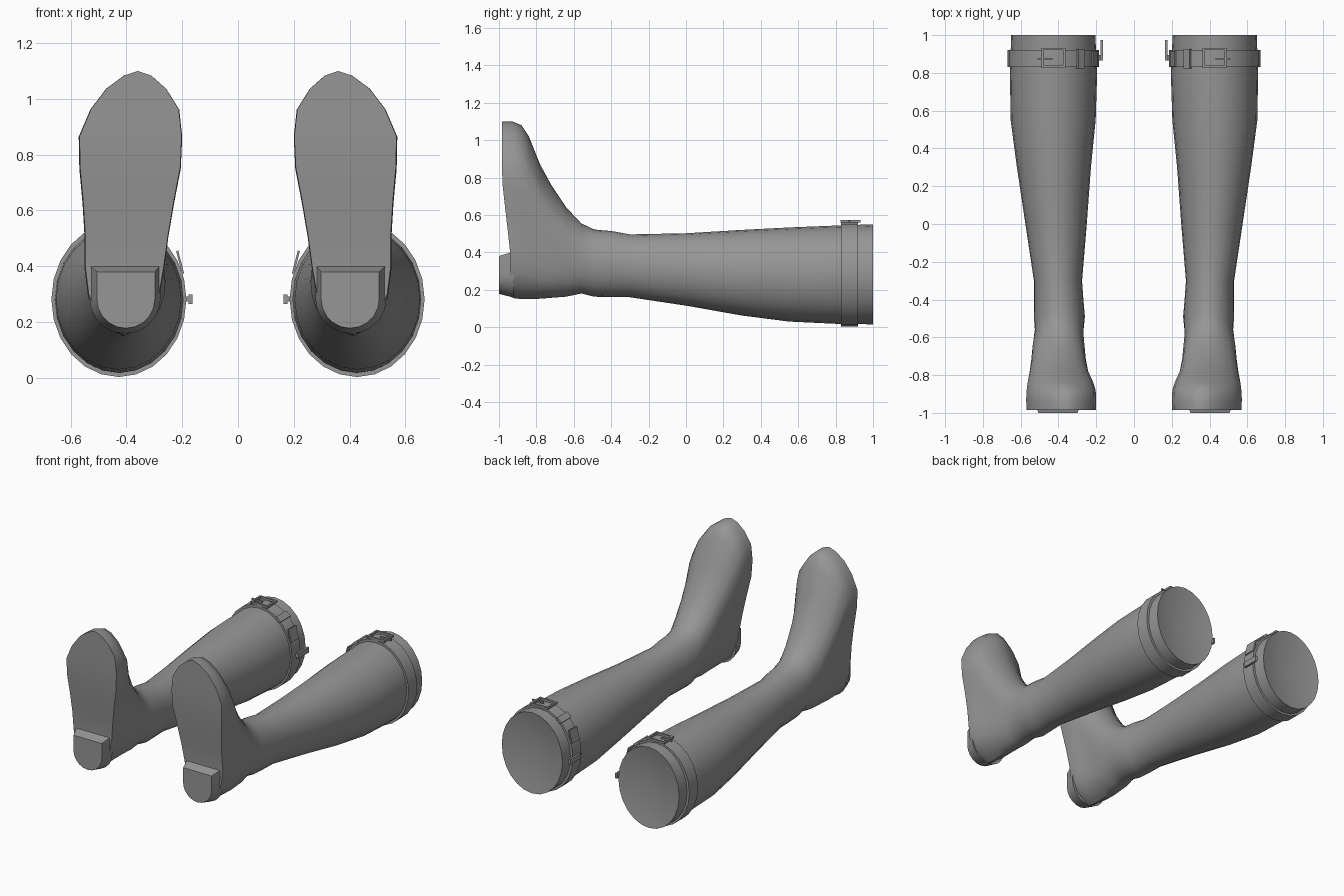
import bpy, bmesh, math
from mathutils import Vector, Matrix

if "Cube" in bpy.data.objects:
    bpy.data.objects.remove(bpy.data.objects["Cube"])

leather = bpy.data.materials.new("grey leather")
leather.diffuse_color = (0.31, 0.305, 0.305, 1)
leather.use_nodes = True
leather.node_tree.nodes["Principled BSDF"].inputs["Base Color"].default_value = leather.diffuse_color
N = 12  # steps from the lowest to the highest point of a section

# Boot slices: y, z bottom, z top, x inner, x outer, foot shape amount
SLICES = [
    (1.00, .015, .550, .205, .650, 0), (.80, .018, .543, .195, .657, 0),
    (.55, .030, .533, .203, .653, 0), (.30, .062, .520, .228, .620, 0),
    (0, .115, .502, .250, .575, 0), (-.30, .160, .496, .275, .530, 0),
    (-.40, .160, .514, .268, .530, 0), (-.49, .163, .522, .260, .530, 0),
    (-.56, .180, .555, .265, .526, .1), (-.64, .163, .640, .258, .540, .35),
    (-.72, .157, .760, .250, .548, .6), (-.78, .152, .870, .238, .556, .8),
    (-.84, .150, 1.02, .215, .565, 1), (-.88, .150, 1.08, .203, .570, 1),
    (-.93, .155, 1.10, .200, .573, 1), (-.985, .165, 1.10, .202, .570, 1)]

# Sole outline: z, x inner, x outer
SOLE = [(.15, .41, .41), (.19, .33, .49), (.25, .29, .53), (.35, .27, .55),
        (.50, .25, .55), (.60, .235, .555), (.70, .21, .565), (.80, .20, .573),
        (.90, .20, .57), (.96, .21, .53), (1.04, .26, .47), (1.08, .30, .42),
        (1.10, .36, .36)]
# Height of the sole surface along the foot: z, y
ARCH = [(.15, -.945), (.42, -.94), (.53, -.955), (.80, -.985), (1.10, -.985)]


def interp(table, v, col):
    if v <= table[0][0]:
        return table[0][col]
    for a, b in zip(table, table[1:]):
        if v <= b[0]:
            return a[col] + (b[col] - a[col]) * (v - a[0]) / (b[0] - a[0])
    return table[-1][col]


def section(y, zb, zt, xl, xr, foot):
    """Closed outline: up the outer side, down the inner side."""
    sides = ([], [])
    for j in range(N + 1):
        th = math.pi * j / N
        t = (1 - math.cos(th)) / 2
        for side in (0, 1):
            u = .5 + (side - .5) * math.sin(th)
            v = (interp(SOLE, .15 + .95 * t, side + 1) - .2) / .373
            u += (v - u) * foot
            sides[side].append(Vector((xl + u * (xr - xl), y, zb + t * (zt - zb))))
    return sides[1] + sides[0][-2:0:-1]


def finish(name, bm):
    bmesh.ops.recalc_face_normals(bm, faces=bm.faces)
    mesh = bpy.data.meshes.new(name)
    bm.to_mesh(mesh)
    bm.free()
    mesh.materials.append(leather)
    mesh.polygons.foreach_set("use_smooth", [True] * len(mesh.polygons))
    mesh.set_sharp_from_angle(angle=math.radians(40))
    obj = bpy.data.objects.new(name, mesh)
    bpy.context.collection.objects.link(obj)
    mirror = obj.modifiers.new("pair", 'MIRROR')  # second boot of the pair
    mirror.use_mirror_merge = False


def loft(bm, rings, closed=False):
    vs = [[bm.verts.new(p) for p in ring] for ring in rings]
    pairs = list(zip(vs, vs[1:])) + ([(vs[-1], vs[0])] if closed else [])
    for a, b in pairs:
        for i in range(len(a)):
            k = (i + 1) % len(a)
            bm.faces.new((a[i], a[k], b[k], b[i]))
    return vs


# Boot shaft, foot and sole
rings = [section(*s) for s in SLICES]
for p in rings[-1]:
    p.y = interp(ARCH, p.z, 1)
for p in rings[-2]:
    p.y = max(p.y, interp(ARCH, p.z, 1) + .025)
bm = bmesh.new()
vs = loft(bm, rings)
apex = bm.verts.new((.425, .95, .283))  # shallow hollow in the boot opening
top, sole = vs[0], vs[-1]
for i in range(2 * N):
    bm.faces.new((top[i], top[(i + 1) % (2 * N)], apex))
for j in range(N):
    quad = [sole[j], sole[j + 1], sole[-j - 1], sole[-j] if j else sole[0]]
    bm.faces.new(list(dict.fromkeys(quad)))
finish("boot", bm)

# Heel block: flat front edge, rounded back
def heel_ring(y, cx, r, ztop, zbot):
    pts = [Vector((cx + r, y, ztop)), Vector((cx - r, y, ztop))]
    for i in range(11):
        a = math.pi * (1 + i / 10)
        pts.append(Vector((cx + r * math.cos(a), y, zbot + r + r * math.sin(a))))
    return pts

bm = bmesh.new()
vs = loft(bm, [heel_ring(-.92, .405, .128, .405, .158),
               heel_ring(-1.0, .402, .104, .38, .178)])
for v in vs:
    bm.faces.new(v)
finish("heel", bm)

# Strap around the top of the shaft
def strap_ring(y, grow):
    return section(y, .017 - grow, .546 + grow, .199 - grow, .655 + grow, 0)

bm = bmesh.new()
loft(bm, [strap_ring(.83, -.004), strap_ring(.83, .014),
          strap_ring(.92, .014), strap_ring(.92, -.004)], closed=True)
finish("strap", bm)


def strap_box(bm, angle, size, along=0, y=.875, out=.018, tilt=0):
    """Box on the strap; size is along the strap, along y, outward."""
    a = math.radians(angle)
    n = Vector((math.cos(a) / .23, 0, math.sin(a) / .27)).normalized()
    tan = Vector((n.z, 0, -n.x))
    pos = Vector((.427 + .23 * math.cos(a), y, .282 + .266 * math.sin(a)))
    pos += tan * along + n * out
    n, tan = (Matrix.Rotation(math.radians(tilt), 3, 'Y') @ v for v in (n, tan))
    rot = Matrix((tan, Vector((0, 1, 0)), n)).transposed().to_4x4()
    mat = Matrix.Translation(pos) @ rot @ Matrix.Diagonal((*size, 1))
    bmesh.ops.create_cube(bm, size=1, matrix=mat)


# Buckle frame with prong
bm = bmesh.new()
for s in (-1, 1):
    strap_box(bm, 90, (.012, .10, .014), along=s * .058)
    strap_box(bm, 90, (.128, .012, .014), y=.88 + s * .046)
strap_box(bm, 90, (.08, .01, .01), along=.045)
finish("buckle", bm)

# Keeper loop beside the buckle
bm = bmesh.new()
strap_box(bm, 126, (.042, .105, .016), out=.012)
finish("keeper_loop", bm)

# Loose strap tip
bm = bmesh.new()
strap_box(bm, 152, (.085, .08, .008), out=.018, tilt=-10)
finish("strap_tip", bm)

# Small clasp on the inner side
bm = bmesh.new()
strap_box(bm, 180, (.035, .11, .014), y=.92, out=.026)
strap_box(bm, 180, (.018, .03, .03), y=.88, out=.012)
finish("clasp", bm)
